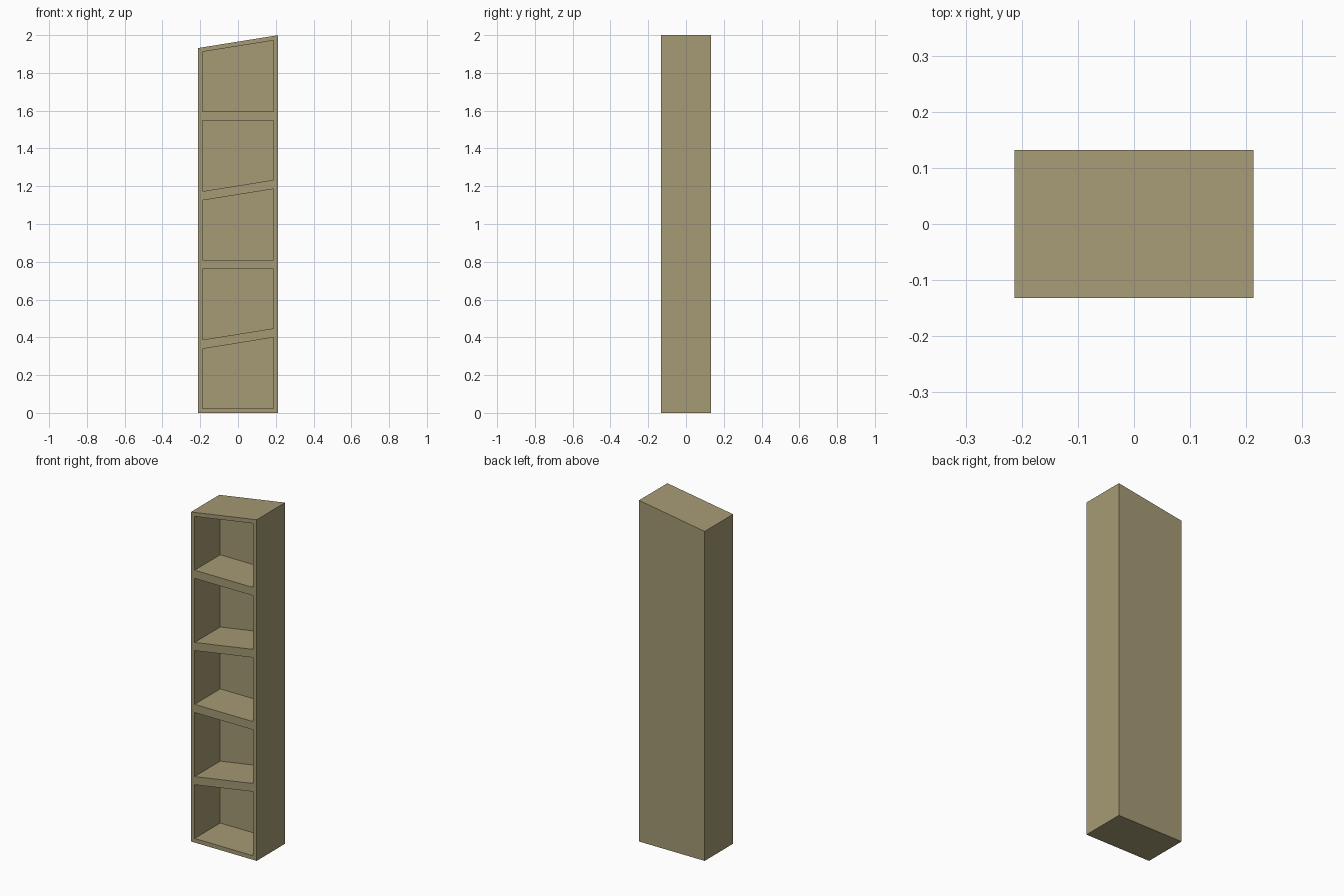
import bpy, bmesh

if "Cube" in bpy.data.objects:
    bpy.data.objects.remove(bpy.data.objects["Cube"])

W, D = 0.213, 0.1315          # half width, half depth
T, BACK = 0.024, 0.026        # board and back thickness
H_LEFT, H_RIGHT = 0.359, 0.4272
PERIOD = H_LEFT + H_RIGHT     # two stacked modules, one turned upside down
SLOPE = (H_RIGHT - H_LEFT) / (2 * W)

wood = bpy.data.materials.new("olive wood")
wood.diffuse_color = (0.381, 0.323, 0.178, 1)
wood.use_nodes = True
wood.node_tree.nodes["Principled BSDF"].inputs["Base Color"].default_value = wood.diffuse_color


def slope_z(x):
    return H_LEFT + (x + W) * SLOPE


def module(name, base, flipped):
    """Open-fronted box with one slanted board; flipped puts the slant below."""
    def ring(half, t):
        pts = [(-half, t), (half, t), (half, slope_z(half) - t), (-half, slope_z(-half) - t)]
        if flipped:
            pts = [(-x, PERIOD - z) for x, z in pts]
        return [(x, z + base) for x, z in pts]

    bm = bmesh.new()

    def loop(pts, y):
        return [bm.verts.new((x, y, z)) for x, z in pts]

    outer, inner = ring(W, 0), ring(W - T, T)
    # back rim, front rim, opening rim, cavity floor
    loops = [loop(outer, D), loop(outer, -D), loop(inner, -D), loop(inner, D - BACK)]
    for a, b in zip(loops, loops[1:]):
        for i in range(4):
            j = (i + 1) % 4
            bm.faces.new((a[i], a[j], b[j], b[i]))
    bm.faces.new(loops[0])
    bm.faces.new(loops[-1])
    bmesh.ops.recalc_face_normals(bm, faces=bm.faces)
    me = bpy.data.meshes.new(name)
    bm.to_mesh(me)
    bm.free()
    me.materials.append(wood)
    bpy.context.collection.objects.link(bpy.data.objects.new(name, me))


# five stacked compartments, alternately upright and upside down
for k in range(5):
    module(f"shelf_box_{k + 1}", (k // 2) * PERIOD, k % 2 == 1)
